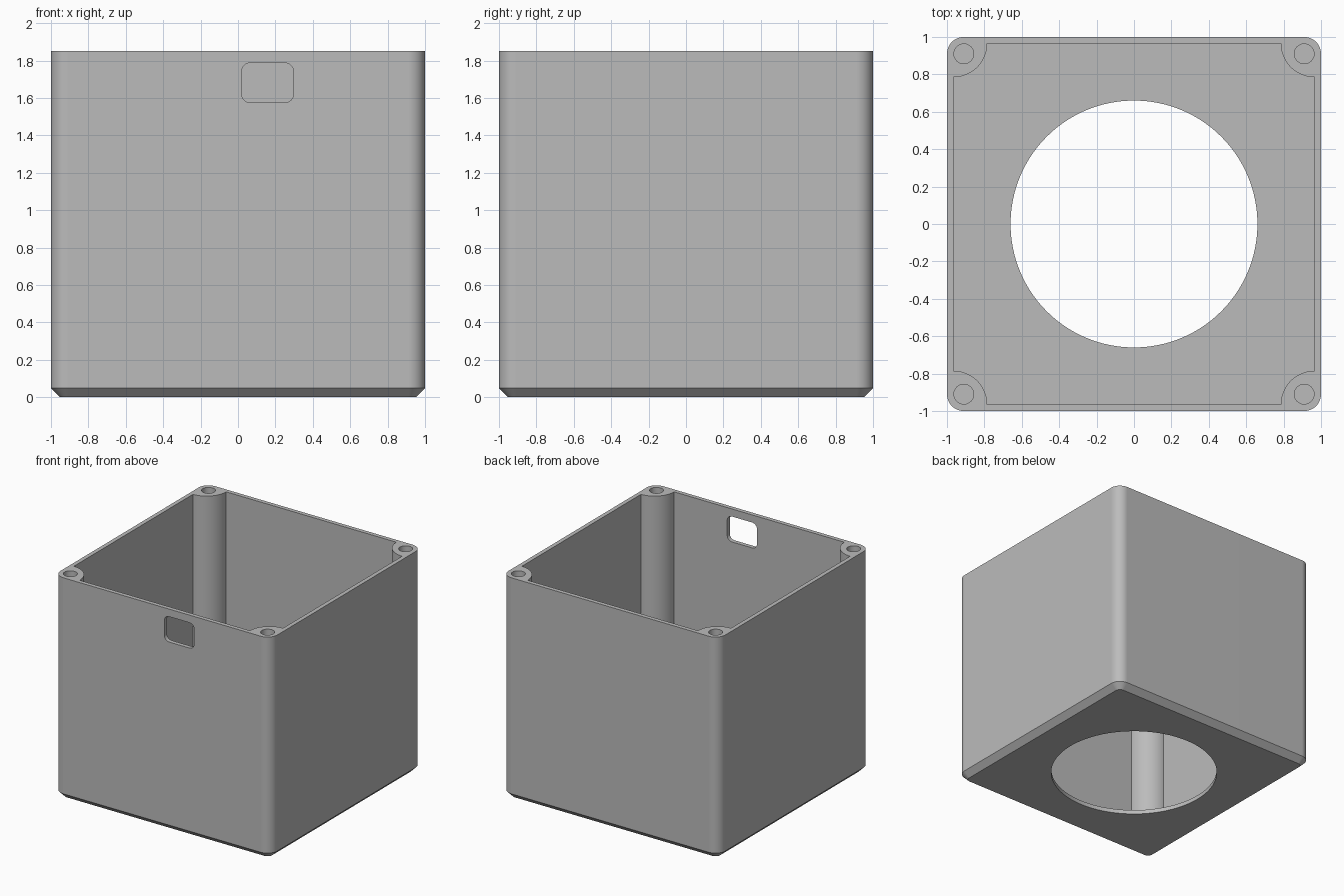
import bpy, bmesh, math

if "Cube" in bpy.data.objects:
    bpy.data.objects.remove(bpy.data.objects["Cube"])

HEIGHT, WALL, FLOOR = 1.85, 0.035, 0.035


def arc(cx, cy, r, a0, a1, n):
    """Points on an arc, angles in degrees."""
    return [(cx + r * math.cos(math.radians(a0 + (a1 - a0) * i / n)),
             cy + r * math.sin(math.radians(a0 + (a1 - a0) * i / n))) for i in range(n + 1)]


def rounded_rect(hx, hy, r, n=12):
    pts = []
    for sx, sy, a in ((1, 1, 0), (-1, 1, 90), (-1, -1, 180), (1, -1, 270)):
        pts += arc(sx * (hx - r), sy * (hy - r), r, a, a + 90, n)
    return pts


def circle(cx, cy, r, n):
    return arc(cx, cy, r, 0, 360, n)[:-1]


def loft(name, rings):
    """Closed solid through (profile, z) rings with equal point counts."""
    bm = bmesh.new()
    loops = [[bm.verts.new((x, y, z)) for x, y in pts] for pts, z in rings]
    for a, b in zip(loops, loops[1:]):
        for i in range(len(a)):
            j = (i + 1) % len(a)
            bm.faces.new((a[i], a[j], b[j], b[i]))
    bm.faces.new(loops[0][::-1])
    bm.faces.new(loops[-1])
    bmesh.ops.recalc_face_normals(bm, faces=bm.faces)
    mesh = bpy.data.meshes.new(name)
    bm.to_mesh(mesh)
    bm.free()
    obj = bpy.data.objects.new(name, mesh)
    bpy.context.collection.objects.link(obj)
    return obj


# Outer shell: rounded square with a chamfered foot
full = rounded_rect(1, 1, 0.09)
foot = rounded_rect(0.952, 0.952, 0.042)
box = loft("enclosure_box", [(foot, 0), (full, 0.048), (full, HEIGHT)])

# Cavity: square with a concave quarter circle in each corner, leaving the screw posts
inner = 1 - WALL
cavity = []
for sx, sy, a in ((1, 1, 270), (-1, 1, 360), (-1, -1, 90), (1, -1, 180)):
    cavity += arc(sx * inner, sy * inner, 0.18, a, a - 90, 24)
cutters = [loft("cavity_cutter", [(cavity, FLOOR), (cavity, HEIGHT + 0.2)])]

# Round opening in the floor
ring = circle(0, 0, 0.66, 128)
cutters.append(loft("floor_opening_cutter", [(ring, -0.2), (ring, 0.3)]))

# Blind screw holes in the post tops
for sx in (-1, 1):
    for sy in (-1, 1):
        ring = circle(sx * 0.91, sy * 0.91, 0.053, 32)
        cutters.append(loft("screw_hole_cutter", [(ring, HEIGHT - 0.4), (ring, HEIGHT + 0.2)]))

# Rounded cable window through the front wall
slot = rounded_rect(0.138, 0.106, 0.045, 8)
window = loft("cable_window_cutter", [(slot, -0.1), (slot, 0.1)])
window.rotation_euler.x = math.radians(90)
window.location = (0.158, -1, 1.681)
cutters.append(window)

# Cut everything, then keep only the finished box
for cutter in cutters:
    cutter.hide_render = True
    mod = box.modifiers.new(cutter.name, 'BOOLEAN')
    mod.operation, mod.solver, mod.object = 'DIFFERENCE', 'EXACT', cutter
graph = bpy.context.evaluated_depsgraph_get()
result = bpy.data.meshes.new_from_object(box.evaluated_get(graph))
box.modifiers.clear()
box.data = result
for cutter in cutters:
    bpy.data.objects.remove(cutter)

# Grey plastic
grey = bpy.data.materials.new("grey_plastic")
grey.diffuse_color = (0.5, 0.5, 0.5, 1)
grey.use_nodes = True
grey.node_tree.nodes["Principled BSDF"].inputs["Base Color"].default_value = grey.diffuse_color
box.data.materials.clear()
box.data.materials.append(grey)

# Smooth curves, sharp edges, flat walls
bpy.context.view_layer.objects.active = box
box.select_set(True)
bpy.ops.object.shade_smooth_by_angle(angle=math.radians(30))
box.modifiers.new("flat_walls", 'WEIGHTED_NORMAL').keep_sharp = True
